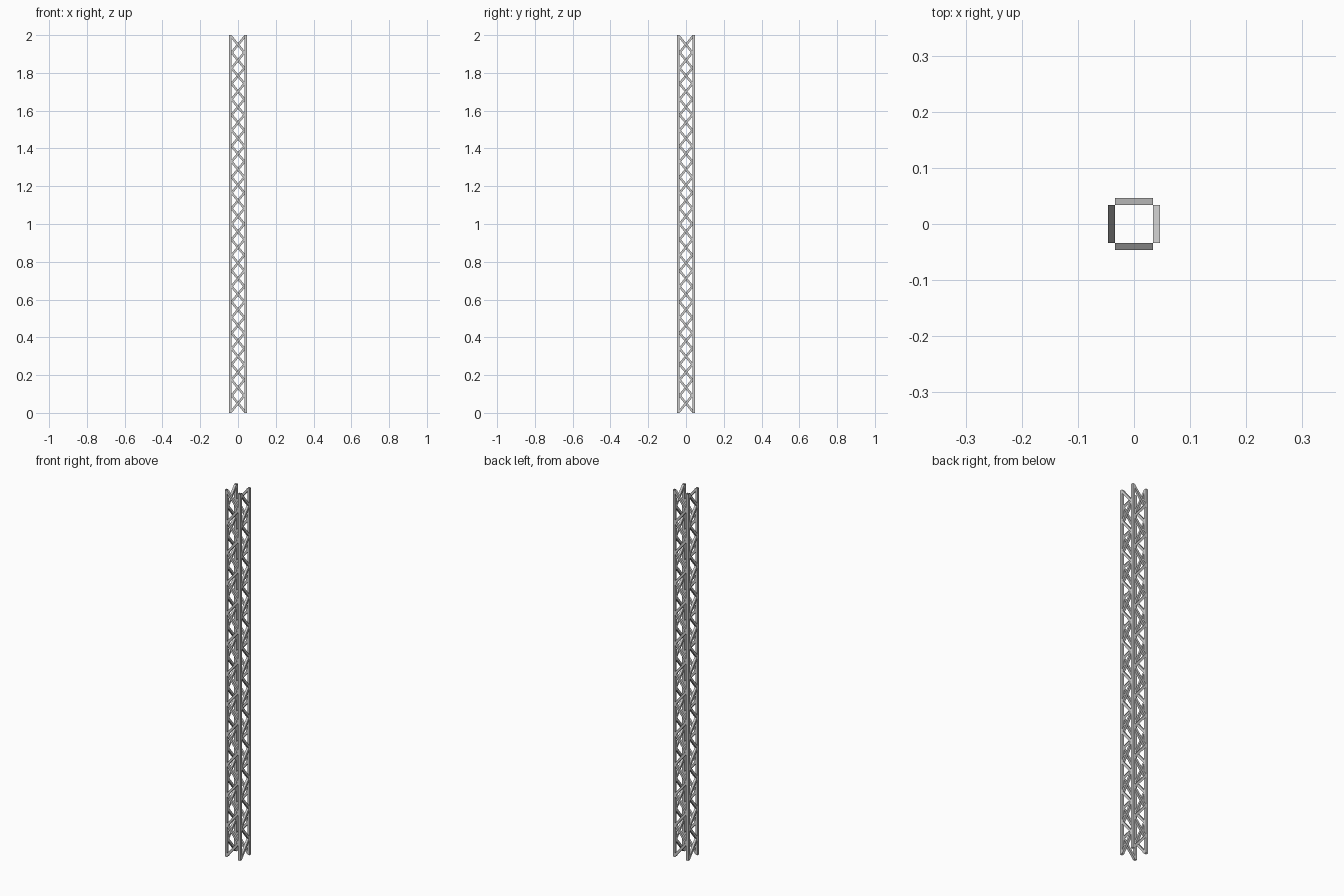
import bpy, bmesh, math
from mathutils import Matrix, Vector

if "Cube" in bpy.data.objects:
    bpy.data.objects.remove(bpy.data.objects["Cube"])

H = 2.0          # total height
N = 24           # braces per side
W = 0.034        # half width of a side panel
D0, D1 = 0.034, 0.0465   # inner and outer depth of a panel
V = 0.019        # vertical thickness of a sloping brace
P = (H - V) / N  # rise of one brace

metal = bpy.data.materials.new("dull_metal")
metal.diffuse_color = (0.58, 0.58, 0.58, 1)
metal.use_nodes = True
metal.node_tree.nodes["Principled BSDF"].inputs["Base Color"].default_value = metal.diffuse_color


def finish(bm, name):
    bmesh.ops.recalc_face_normals(bm, faces=bm.faces)
    mesh = bpy.data.meshes.new(name)
    bm.to_mesh(mesh)
    bm.free()
    mesh.materials.append(metal)
    obj = bpy.data.objects.new(name, mesh)
    bpy.context.collection.objects.link(obj)


def add_brace(bm, xa, za, xb, zb, rot):
    """One sloping bar with vertical cut ends."""
    outline = [(xa, za), (xb, zb), (xb, zb + V), (xa, za + V)]
    outer = [bm.verts.new(rot @ Vector((x, -D1, z))) for x, z in outline]
    inner = [bm.verts.new(rot @ Vector((x, -D0, z))) for x, z in outline]
    bm.faces.new(outer)
    bm.faces.new(inner[::-1])
    for i in range(4):
        j = (i + 1) % 4
        bm.faces.new((outer[j], outer[i], inner[i], inner[j]))


def lattice_panel(name, rot):
    """Zigzag of braces running up one side of the tower."""
    bm = bmesh.new()
    for i in range(N):
        side = -W if i % 2 == 0 else W
        add_brace(bm, side, i * P, -side, (i + 1) * P, rot)
    finish(bm, name)


def corner_rail(name, rot):
    """Upright square rail in a corner, open at both ends."""
    bm = bmesh.new()
    ring = [(D0, -D1), (D1, -D1), (D1, -D0), (D0, -D0)]
    low = [bm.verts.new(rot @ Vector((x, y, 0))) for x, y in ring]
    high = [bm.verts.new(rot @ Vector((x, y, H))) for x, y in ring]
    for i in range(4):
        j = (i + 1) % 4
        bm.faces.new((low[i], low[j], high[j], high[i]))
    finish(bm, name)


# Four identical sides and corners turned around the vertical axis
for k, side_name in enumerate(("front", "right", "back", "left")):
    turn = Matrix.Rotation(k * math.pi / 2, 3, 'Z')
    lattice_panel(side_name + "_lattice", turn)
    corner_rail(side_name + "_corner_rail", turn)
